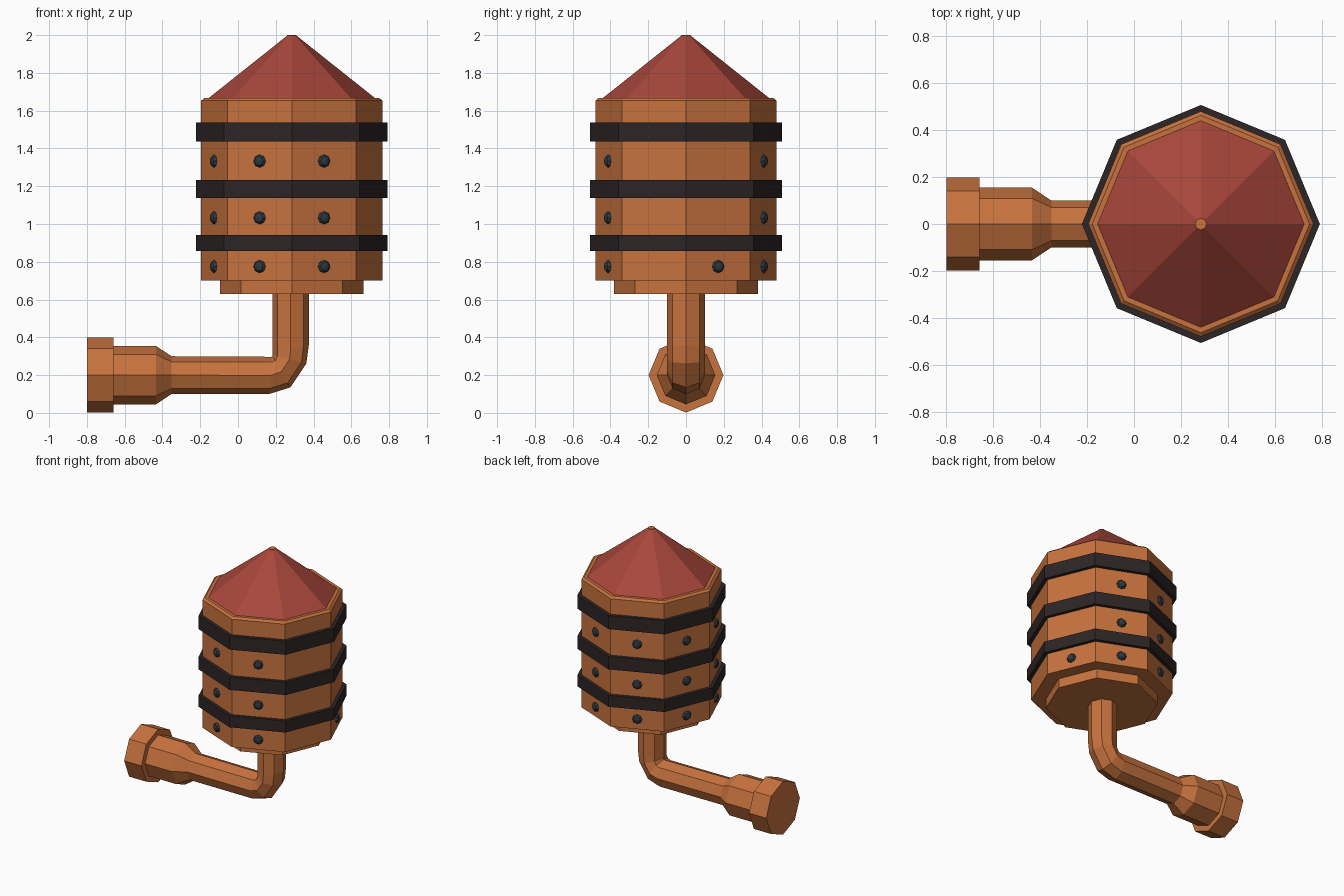
import bpy, bmesh, math
from mathutils import Vector, Matrix

if "Cube" in bpy.data.objects:
    bpy.data.objects.remove(bpy.data.objects["Cube"])

CX = 0.285          # axis of the barrel
PZ = 0.2            # height of the horizontal pipe
SIDES = 8


def material(name, rgb):
    m = bpy.data.materials.new(name)
    m.diffuse_color = (*rgb, 1)
    m.use_nodes = True
    m.node_tree.nodes["Principled BSDF"].inputs["Base Color"].default_value = m.diffuse_color
    return m


COPPER = material("copper orange", (0.57, 0.168, 0.047))
RED = material("roof red", (0.392, 0.062, 0.043))
BLACK = material("band black", (0.026, 0.018, 0.019))
STEEL = material("stud blue grey", (0.026, 0.042, 0.056))


def make_object(name, bm, mat):
    bmesh.ops.recalc_face_normals(bm, faces=bm.faces)
    me = bpy.data.meshes.new(name)
    bm.to_mesh(me)
    bm.free()
    me.materials.append(mat)
    ob = bpy.data.objects.new(name, me)
    bpy.context.collection.objects.link(ob)
    return ob


def skin(bm, rings, cap_start=True, cap_end=True, closed=False):
    """Join rings of points with quads."""
    rings = [[bm.verts.new(p) for p in r] for r in rings]
    pairs = list(zip(rings, rings[1:]))
    if closed:
        pairs.append((rings[-1], rings[0]))
    for a, b in pairs:
        n = len(a)
        for i in range(n):
            j = (i + 1) % n
            bm.faces.new((a[i], a[j], b[j], b[i]))
    if cap_start and not closed:
        bm.faces.new(rings[0])
    if cap_end and not closed:
        bm.faces.new(rings[-1])


def turned(bm, profile, matrix, **kw):
    """Eight-sided turned shape from (radius, height) points."""
    angles = [2 * math.pi * i / SIDES for i in range(SIDES)]
    skin(bm, [[matrix @ Vector((r * math.cos(a), r * math.sin(a), h)) for a in angles]
              for r, h in profile], **kw)


upright = Matrix.Translation((CX, 0, 0))

# Barrel with stepped underside and bevelled rim
bm = bmesh.new()
turned(bm, [(0.38, 0.63), (0.38, 0.70), (0.48, 0.70), (0.48, 1.653),
            (0.463, 1.667), (0.43, 1.667)], upright)
make_object("barrel", bm, COPPER)

# Pointed roof and its small copper tip
bm = bmesh.new()
turned(bm, [(0.44, 1.667), (0.025, 1.997)], upright)
make_object("roof", bm, RED)
bm = bmesh.new()
turned(bm, [(0.025, 1.996), (0.025, 2.0)], upright)
make_object("roof_tip", bm, COPPER)

# Three hoops round the barrel
for k, (lo, hi) in enumerate([(0.858, 0.943), (1.137, 1.233), (1.437, 1.538)]):
    bm = bmesh.new()
    turned(bm, [(0.475, lo), (0.507, lo), (0.507, hi), (0.475, hi)], upright, closed=True)
    make_object(f"hoop_{k + 1}", bm, BLACK)

# Domed studs at the face centres; the right side has only one
bm = bmesh.new()
apothem = 0.48 * math.cos(math.pi / SIDES)
for i in range(SIDES):
    a = (i + 0.5) * 2 * math.pi / SIDES
    heights = {0: [0.775], 7: []}.get(i, [0.775, 1.033, 1.333])
    for z in heights:
        m = (Matrix.Translation((CX + apothem * math.cos(a), apothem * math.sin(a), z))
             @ Matrix.Rotation(a, 4, 'Z') @ Matrix.Rotation(math.pi / 2, 4, 'Y'))
        turned(bm, [(0.034, -0.005), (0.034, 0.004), (0.025, 0.016), (0.01, 0.021)], m)
make_object("studs", bm, STEEL)

# Bent pipe: (outer, inner) points in x, z for each ring
bm = bmesh.new()
path = [((-0.36, 0.10), (-0.36, 0.30)), ((0.165, 0.10), (0.178, 0.297)),
        ((0.277, 0.135), (0.183, 0.301)), ((0.362, 0.262), (0.184, 0.307)),
        ((0.375, 0.36), (0.182, 0.315)), ((0.375, 0.64), (0.182, 0.64))]
rings = []
for o, i in path:
    o, i = Vector((o[0], 0, o[1])), Vector((i[0], 0, i[1]))
    c, h = (o + i) / 2, (o - i) / 2
    rings.append([c + h * math.cos(t) + Vector((0, 0.1 * math.sin(t), 0))
                  for t in (2 * math.pi * k / SIDES for k in range(SIDES))])
skin(bm, rings)
make_object("bent_pipe", bm, COPPER)

# Mouthpiece with flange on the end of the pipe
bm = bmesh.new()
sideways = Matrix.Translation((0, 0, PZ)) @ Matrix.Rotation(math.pi / 2, 4, 'Y')
turned(bm, [(0.198, -0.8), (0.198, -0.658), (0.155, -0.658), (0.155, -0.435), (0.1, -0.352)],
       sideways)
make_object("mouthpiece", bm, COPPER)
